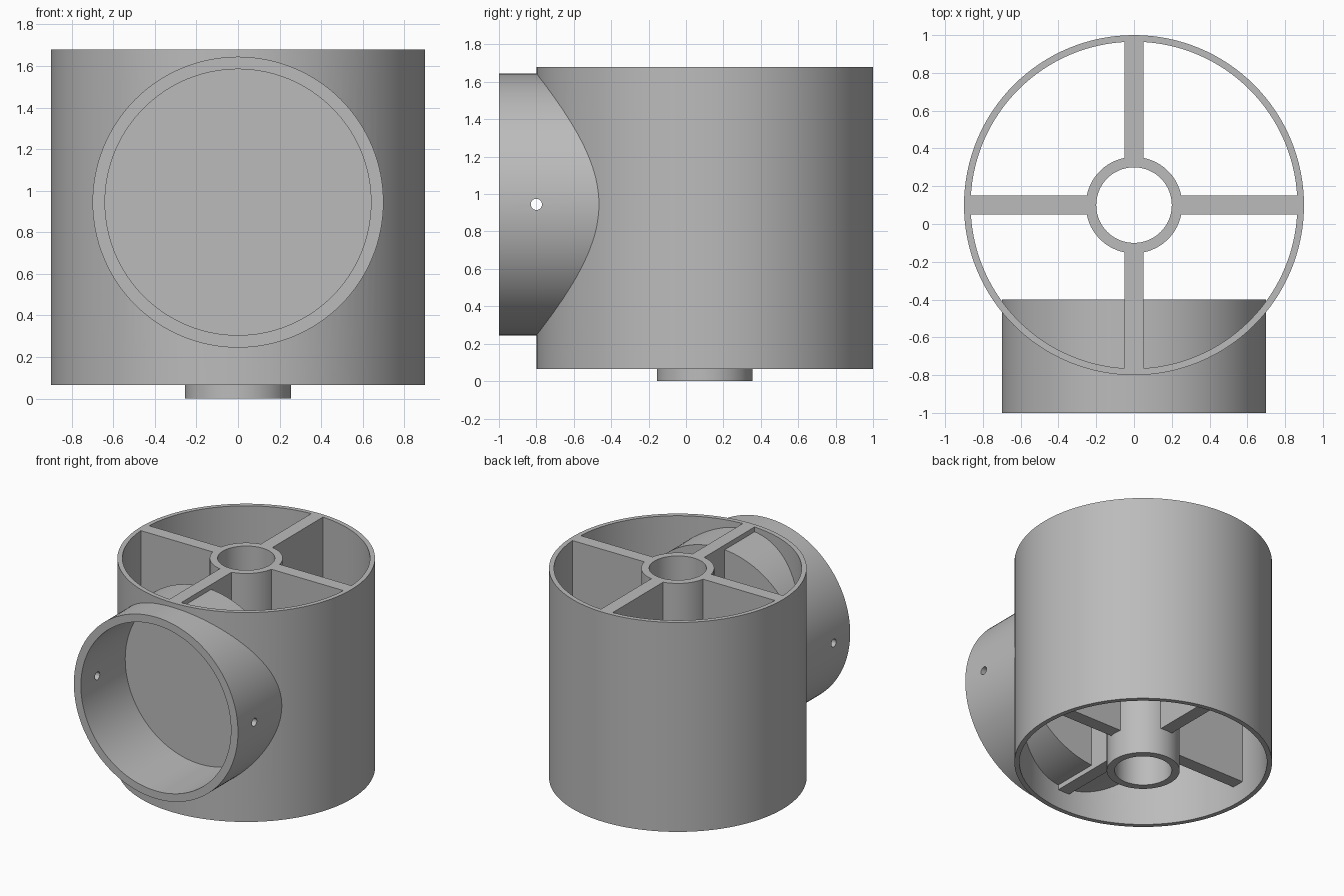
import bpy, bmesh, math
from mathutils import Matrix, Vector

cube = bpy.data.objects.get("Cube")
if cube:
    bpy.data.objects.remove(cube, do_unlink=True)

# Single grey material
GREY = (0.5, 0.5, 0.5, 1)
grey = bpy.data.materials.new("plain grey")
grey.use_nodes = True
grey.diffuse_color = GREY
grey.node_tree.nodes["Principled BSDF"].inputs["Base Color"].default_value = GREY

AXIS_Y = 0.1        # centre of the upright cylinder
TUBE_Z = 0.945      # centre height of the side tube
TOP = 1.68
UPRIGHT = Matrix.Translation((0, AXIS_Y, 0))
FORWARD = Matrix.Translation((0, 0, TUBE_Z)) @ Matrix.Rotation(math.pi / 2, 4, 'X')
SIDEWAYS = Matrix.Translation((0, -0.8, TUBE_Z)) @ Matrix.Rotation(math.pi / 2, 4, 'Y')


def finish(bm, name, matrix):
    bmesh.ops.transform(bm, matrix=matrix, verts=bm.verts)
    bmesh.ops.recalc_face_normals(bm, faces=bm.faces)
    mesh = bpy.data.meshes.new(name)
    bm.to_mesh(mesh)
    bm.free()
    mesh.materials.append(grey)
    obj = bpy.data.objects.new(name, mesh)
    bpy.context.collection.objects.link(obj)
    return obj


def lathe(name, profile, matrix, steps=128):
    """Spin a closed (radius, height) profile around the local z axis."""
    bm = bmesh.new()
    verts = [bm.verts.new((r, 0, h)) for r, h in profile]
    edges = [bm.edges.new((verts[i - 1], verts[i])) for i in range(len(verts))]
    bmesh.ops.spin(bm, geom=verts + edges, cent=(0, 0, 0), axis=(0, 0, 1),
                   angle=math.tau, steps=steps)
    bmesh.ops.remove_doubles(bm, verts=bm.verts, dist=1e-5)
    bmesh.ops.dissolve_degenerate(bm, edges=bm.edges, dist=1e-6)
    return finish(bm, name, matrix)


def ring(name, outer, inner, low, high, matrix):
    return lathe(name, [(inner, low), (outer, low), (outer, high), (inner, high)], matrix)


def rod(name, radius, low, high, matrix, segments):
    bm = bmesh.new()
    bmesh.ops.create_cone(bm, cap_ends=True, segments=segments, radius1=radius,
                          radius2=radius, depth=high - low)
    return finish(bm, name, matrix @ Matrix.Translation((0, 0, (low + high) / 2)))


def cut(obj, cutter):
    mod = obj.modifiers.new("cut", 'BOOLEAN')
    mod.operation = 'DIFFERENCE'
    mod.solver = 'EXACT'
    mod.object = cutter
    bpy.context.view_layer.objects.active = obj
    bpy.ops.object.modifier_apply(modifier=mod.name)


# Upright cylinder wall and central hub
wall = ring("outer_wall", 0.9, 0.865, 0.065, TOP, UPRIGHT)
hub = ring("hub", 0.255, 0.2, 0, TOP, UPRIGHT)

# Side tube with a closed inner end
tube = lathe("side_tube", [(0, 0.4), (0.7, 0.4), (0.7, 1), (0.64, 1),
                           (0.64, 0.46), (0, 0.46)], FORWARD)

# Four ribs between hub and wall
ribs = []
RIB_LOW = 0.21
for i, side in enumerate(("left", "back", "right", "front")):
    bm = bmesh.new()
    bmesh.ops.create_cube(bm, size=1)
    bmesh.ops.scale(bm, vec=Vector((0.64, 0.1, TOP - RIB_LOW)), verts=bm.verts)
    bmesh.ops.translate(bm, vec=(0.56, 0, (TOP + RIB_LOW) / 2), verts=bm.verts)
    spot = UPRIGHT @ Matrix.Rotation(i * math.pi / 2, 4, 'Z')
    ribs.append(finish(bm, side + "_rib", spot))

# Open the wall and the front rib for the tube bore, drill the pin holes
bore = rod("bore_cutter", 0.67, 0.43, 1.2, FORWARD, 128)
pin = rod("pin_cutter", 0.03, -1, 1, SIDEWAYS, 32)
cut(wall, bore)
cut(ribs[3], bore)
cut(tube, pin)
for cutter in (bore, pin):
    bpy.data.objects.remove(cutter, do_unlink=True)

# Smooth round walls, sharp rims
for obj in bpy.context.selected_objects:
    obj.select_set(False)
for obj in (wall, hub, tube):
    obj.select_set(True)
bpy.context.view_layer.objects.active = wall
bpy.ops.object.shade_smooth_by_angle(angle=math.radians(30))
